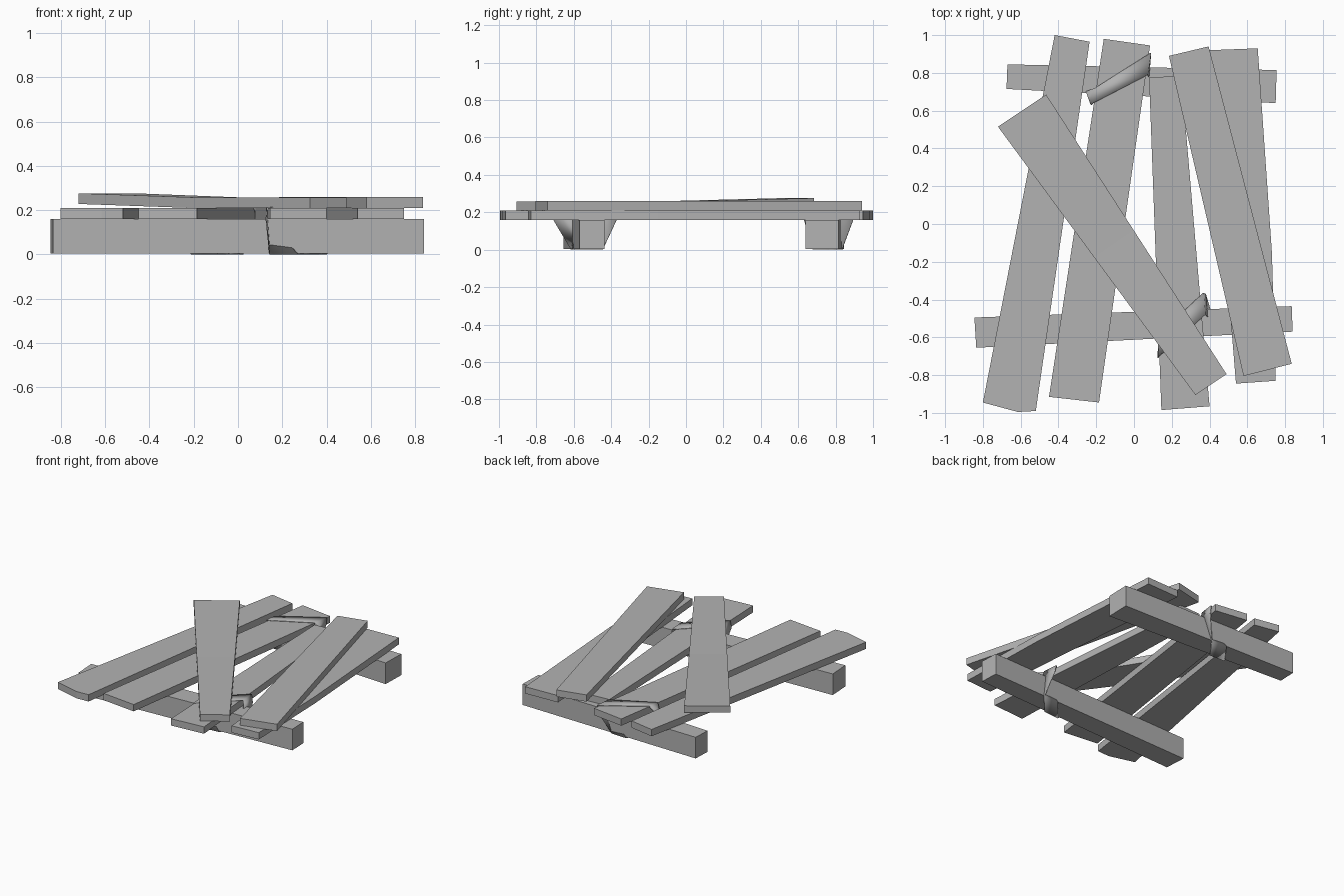
import bpy, bmesh

cube = bpy.data.objects.get("Cube")
if cube:
    bpy.data.objects.remove(cube, do_unlink=True)

grey = bpy.data.materials.new("weathered_grey")
grey.use_nodes = True
colour = (0.45, 0.45, 0.45, 1)
grey.diffuse_color = colour
grey.node_tree.nodes["Principled BSDF"].inputs["Base Color"].default_value = colour


def finish(name, bm):
    bmesh.ops.recalc_face_normals(bm, faces=bm.faces)
    mesh = bpy.data.meshes.new(name)
    bm.to_mesh(mesh)
    bm.free()
    mesh.materials.append(grey)
    obj = bpy.data.objects.new(name, mesh)
    bpy.context.collection.objects.link(obj)
    return obj


def board(name, outline, low, high, lift=None):
    """Extrude a plan outline; lift(x, y) bends it upward."""
    bm = bmesh.new()
    face = bm.faces.new([bm.verts.new((x, y, low)) for x, y in outline])
    top = bmesh.ops.extrude_face_region(bm, geom=[face])["geom"]
    for v in top:
        if isinstance(v, bmesh.types.BMVert):
            v.co.z = high
    if lift:
        # Cross cut where the board begins to bend
        bmesh.ops.bisect_plane(bm, geom=bm.verts[:] + bm.edges[:] + bm.faces[:],
                               plane_co=(-0.1, -0.1, 0), plane_no=(-0.57, 0.82, 0))
        for v in bm.verts:
            v.co.z += lift(v.co.x, v.co.y)
    return finish(name, bm)


def strap(name, edge_a, edge_b):
    """Thin twisted band closed around a beam and a plank."""
    bm = bmesh.new()
    a = [bm.verts.new(p) for p in edge_a]
    b = [bm.verts.new(p) for p in edge_b]
    for i in range(len(a)):
        j = (i + 1) % len(a)
        bm.faces.new((a[i], a[j], b[j], b[i]))
    obj = finish(name, bm)
    solid = obj.modifiers.new("thickness", "SOLIDIFY")
    solid.thickness = 0.006
    bpy.ops.object.select_all(action="DESELECT")
    obj.select_set(True)
    bpy.context.view_layer.objects.active = obj
    bpy.ops.object.shade_smooth_by_angle(angle=0.9)
    return obj


# Support beams
board("front_beam", [(-0.845, -0.495), (-0.835, -0.655), (0.84, -0.57), (0.835, -0.435)], 0.005, 0.16)
board("back_beam", [(-0.67, 0.845), (-0.675, 0.715), (0.75, 0.64), (0.755, 0.815)], 0.005, 0.16)

# Lower layer of planks
lower = {
    "right_plank": [(-0.42, 1.0), (-0.8, -0.945), (-0.615, -0.995), (-0.52, -0.99), (-0.235, 0.965)],
    "inner_right_plank": [(-0.16, 0.98), (-0.45, -0.915), (-0.185, -0.945), (0.085, 0.945)],
    "inner_left_plank": [(0.08, 0.775), (0.145, -0.985), (0.4, -0.965), (0.25, 0.785)],
    "left_plank": [(0.395, 0.92), (0.54, -0.845), (0.75, -0.83), (0.73, -0.15), (0.655, 0.93)],
}
for name, outline in lower.items():
    board(name, outline, 0.16, 0.21)

# Loose planks lying on top
board("upper_left_plank", [(0.185, 0.89), (0.58, -0.805), (0.835, -0.74), (0.395, 0.94)], 0.21, 0.26)
board("diagonal_plank", [(-0.465, 0.685), (-0.72, 0.515), (0.325, -0.905), (0.49, -0.795)],
      0.21, 0.258, lambda x, y: 0.018 * max(0, min(1, (0.82 * y - 0.57 * x - 0.02) / 0.75)))

# Straps: over the plank, down the front, under the beam, up the back
strap("front_strap",
      [(0.135, -0.7, 0.211), (0.13, -0.71, 0.16), (0.145, -0.615, 0), (0.28, -0.45, 0),
       (0.385, -0.49, 0.16), (0.375, -0.48, 0.211)],
      [(0.13, -0.59, 0.211), (0.135, -0.58, 0.16), (0.27, -0.605, 0), (0.4, -0.445, 0),
       (0.375, -0.37, 0.16), (0.365, -0.365, 0.211)])
strap("back_strap",
      [(-0.215, 0.64, 0.213), (-0.225, 0.63, 0.16), (-0.21, 0.68, 0), (-0.1, 0.84, 0),
       (0.075, 0.78, 0.16), (0.07, 0.79, 0.213)],
      [(-0.205, 0.72, 0.213), (-0.25, 0.7, 0.16), (-0.09, 0.675, 0), (0.02, 0.835, 0),
       (0.085, 0.895, 0.16), (0.085, 0.905, 0.213)])
